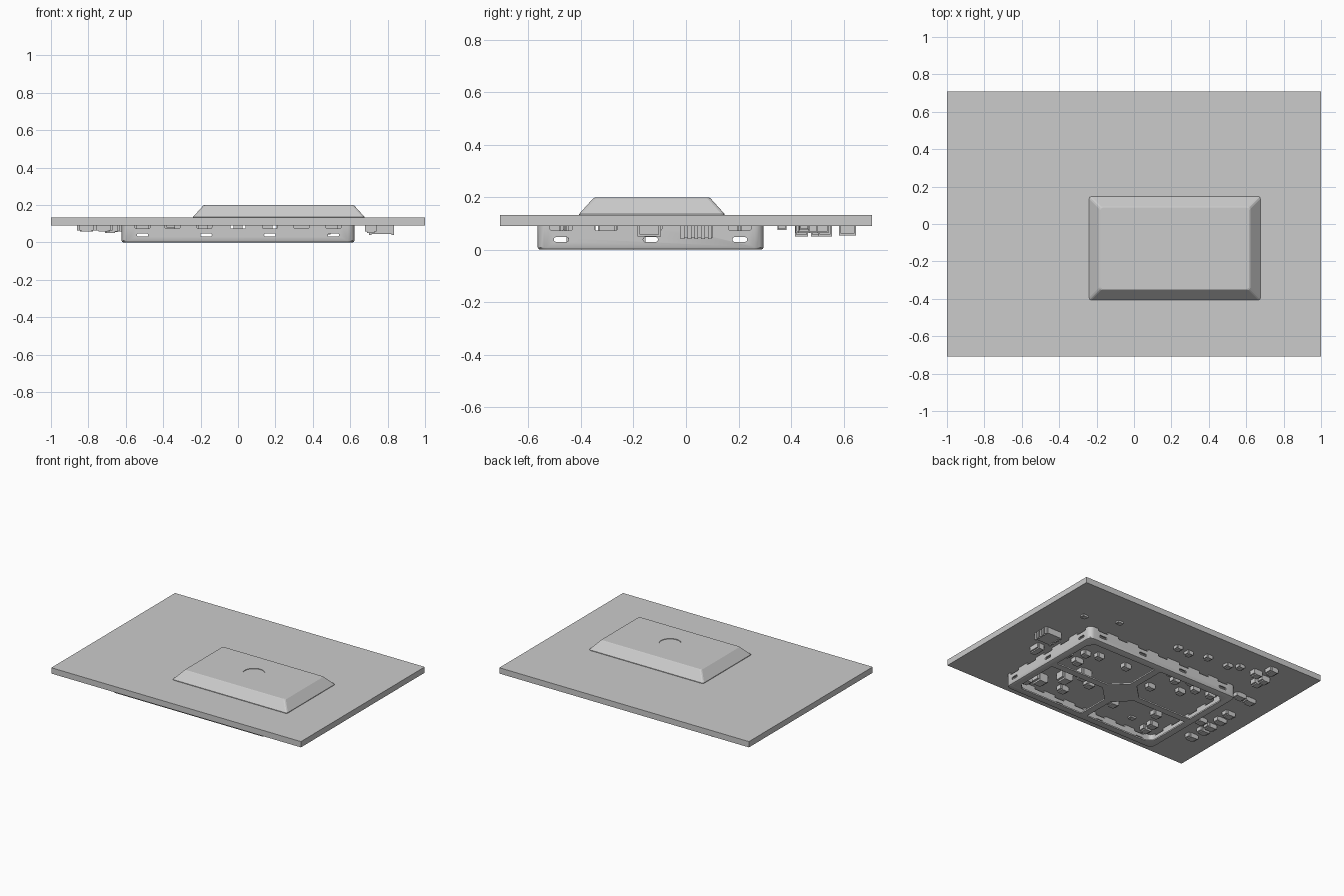
import bpy, bmesh, math

cube = bpy.data.objects.get("Cube")
if cube:
    bpy.data.objects.remove(cube, do_unlink=True)

grey = bpy.data.materials.new("plain grey")
grey.use_nodes = True
colour = (0.6, 0.6, 0.6, 1)
grey.diffuse_color = colour
grey.node_tree.nodes["Principled BSDF"].inputs["Base Color"].default_value = colour

BOARD_LOW, BOARD_TOP = 0.09, 0.132


def finish(name, bm):
    bmesh.ops.recalc_face_normals(bm, faces=bm.faces)
    mesh = bpy.data.meshes.new(name)
    bm.to_mesh(mesh)
    bm.free()
    mesh.materials.append(grey)
    obj = bpy.data.objects.new(name, mesh)
    bpy.context.collection.objects.link(obj)
    return obj


def loft(bm, rings):
    """Closed solid through rings of equal vertex count."""
    loops = [[bm.verts.new(p) for p in ring] for ring in rings]
    for low, high in zip(loops, loops[1:]):
        for i in range(len(low)):
            j = (i + 1) % len(low)
            bm.faces.new((low[i], low[j], high[j], high[i]))
    bm.faces.new(loops[0][::-1])
    bm.faces.new(loops[-1])


def box(bm, x0, x1, y0, y1, z0, z1):
    ring = [(x0, y0), (x1, y0), (x1, y1), (x0, y1)]
    loft(bm, [[(x, y, z) for x, y in ring] for z in (z0, z1)])


def rounded(cx, cy, hx, hy, r, z, steps=5):
    """Rounded rectangle ring around a centre."""
    ring = []
    for k, (sx, sy) in enumerate(((1, 1), (-1, 1), (-1, -1), (1, -1))):
        for i in range(steps + 1):
            a = math.pi / 2 * (k + i / steps)
            ring.append((cx + sx * (hx - r) + r * math.cos(a),
                         cy + sy * (hy - r) + r * math.sin(a), z))
    return ring


def cut(obj, bm):
    cutter = finish("cutter", bm)
    cutter.hide_render = True
    mod = obj.modifiers.new("cut", "BOOLEAN")
    mod.operation, mod.solver, mod.object = "DIFFERENCE", "EXACT", cutter
    bpy.context.view_layer.objects.active = obj
    bpy.ops.object.modifier_apply(modifier=mod.name)
    bpy.data.objects.remove(cutter, do_unlink=True)


# Circuit board
bm = bmesh.new()
box(bm, -1, 1, -0.708, 0.708, BOARD_LOW, BOARD_TOP)
finish("board", bm)

# Sloped cover on top, with a shallow round recess
CX, CY = 0.218, -0.13
bm = bmesh.new()
loft(bm, [rounded(CX, CY, hx, hy, 0.012, z, 2) for hx, hy, z in
          ((0.458, 0.277, BOARD_TOP - 0.004), (0.458, 0.277, BOARD_TOP + 0.004),
           (0.404, 0.223, 0.196), (0.398, 0.217, 0.199))])
cover = finish("sloped_cover", bm)
bm = bmesh.new()
loft(bm, [rounded(CX, CY, 0.073, 0.073, 0.073, z, 10) for z in (0.195, 0.22)])
cut(cover, bm)

# Shield frame: shallow tray under the board
FY, HX, HY, WALL = -0.135, 0.622, 0.43, 0.01
bm = bmesh.new()
loft(bm, [rounded(0, FY, HX - d, HY - d, 0.035, z) for z, d in
          ((0, 0.009), (0.003, 0.003), (0.009, 0), (BOARD_LOW, 0))])
frame = finish("shield_frame", bm)
bm = bmesh.new()
loft(bm, [rounded(0, FY, HX - WALL, HY - WALL, 0.027, z) for z in (WALL, 0.12)])
cut(frame, bm)

# Four floor windows leave a rim, a cross and a central hub
bm = bmesh.new()
RIM, BAR, HUB = 0.055, 0.025, 0.11
for sx in (-1, 1):
    for sy in (-1, 1):
        far_x, far_y = HX - RIM, HY - RIM
        cell = [(BAR + HUB, BAR), (far_x, BAR), (far_x, far_y - 0.04),
                (far_x - 0.04, far_y), (BAR, far_y), (BAR, BAR + HUB)]
        loft(bm, [[(sx * x, FY + sy * y, z) for x, y in cell] for z in (-0.02, 0.03)])
cut(frame, bm)

# Oval slots and edge notches through the walls
bm = bmesh.new()


def wall_cut(along_x, side, pos, half_w, z0, z1, r):
    rings = []
    for depth in (-0.02, 0.02):
        ring = rounded(pos, (z0 + z1) / 2, half_w, (z1 - z0) / 2, r, 0, 4)
        if along_x:
            rings.append([(p[0], FY + side * HY + depth, p[1]) for p in ring])
        else:
            rings.append([(side * HX + depth, FY + p[0], p[1]) for p in ring])
    loft(bm, rings)


for side in (-1, 1):
    for pos in (-0.51, -0.17, 0.17, 0.51):
        wall_cut(True, side, pos, 0.03, 0.03, 0.048, 0.008)
    for pos in (-0.51, -0.35, -0.18, 0, 0.17, 0.34, 0.51):
        wall_cut(True, side, pos, 0.04, 0.074, 0.1, 0.006)
    for pos in (-0.34, 0, 0.34):
        wall_cut(False, side, pos, 0.028, 0.03, 0.048, 0.008)
    for pos in (-0.34, -0.17, 0, 0.17, 0.34):
        wall_cut(False, side, pos, 0.043, 0.074, 0.1, 0.006)
cut(frame, bm)
bpy.ops.object.select_all(action="DESELECT")
frame.select_set(True)
bpy.ops.object.shade_smooth_by_angle()


# Components on the underside
def parts(name, spots, w, d, h):
    """Body with a slightly shorter terminal at each end."""
    bm = bmesh.new()
    z = BOARD_LOW
    for x, y in spots:
        box(bm, x - w * 0.32, x + w * 0.32, y - d / 2, y + d / 2, z - h, z)
        for s in (-1, 1):
            a, b = sorted((x + s * w * 0.32, x + s * w / 2))
            box(bm, a, b, y - d * 0.42, y + d * 0.42, z - h * 0.8, z)
    finish(name, bm)


parts("flat_pads", [(0.73, 0.365), (0.5, 0.45), (-0.36, -0.45)], 0.045, 0.035, 0.014)
parts("rear_chips", [(0, 0.45), (-0.1, 0.44), (-0.23, 0.48), (-0.4, 0.48), (-0.47, 0.52)],
      0.05, 0.045, 0.026)
parts("corner_chips", [(-0.6, 0.53), (-0.69, 0.5), (-0.68, 0.44)], 0.07, 0.05, 0.04)
parts("corner_block", [(-0.66, 0.615)], 0.07, 0.065, 0.035)
parts("side_chips", [(-0.71, 0.23), (-0.8, 0.22), (-0.81, 0), (-0.82, -0.1),
                     (-0.72, -0.18), (-0.82, -0.2), (-0.82, -0.27), (-0.81, -0.38)],
      0.08, 0.05, 0.033)
parts("front_side_chip", [(0.71, -0.14)], 0.06, 0.09, 0.04)
parts("inner_tall_blocks", [(0.45, -0.42), (0.34, -0.3), (0.27, -0.19)], 0.09, 0.07, 0.06)
parts("inner_front_chips", [(0.52, -0.06), (0.4, -0.1), (0.15, -0.28), (0.24, -0.44),
                            (0.5, -0.5), (-0.13, -0.37), (-0.44, -0.3), (-0.51, -0.42),
                            (-0.51, -0.49)], 0.07, 0.05, 0.038)
parts("inner_rear_chips", [(0.42, 0.01), (0.33, 0.04), (0.11, 0.05), (-0.16, 0.18),
                           (-0.25, 0.12), (-0.34, 0.17), (-0.43, 0.11), (-0.37, 0.03),
                           (-0.18, -0.05), (-0.55, 0.12)], 0.06, 0.045, 0.036)

# Side connector with a row of pins
bm = bmesh.new()
box(bm, 0.71, 0.82, -0.015, 0.1, 0.045, BOARD_LOW)
for i in range(5):
    y = -0.02 + i * 0.026
    for x in (0.7, 0.82):
        box(bm, x, x + 0.014, y, y + 0.014, 0.04, BOARD_LOW)
finish("side_connector", bm)
